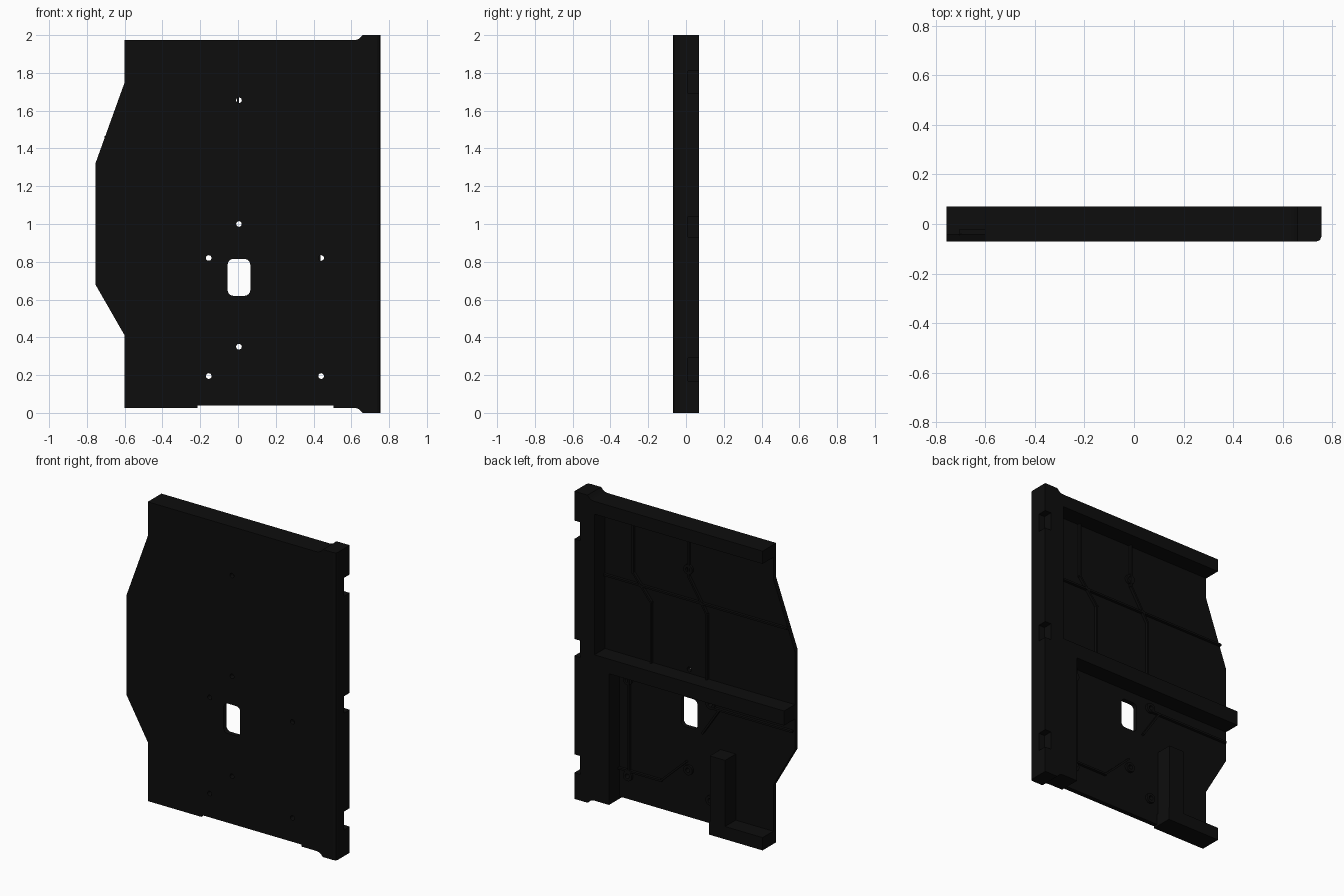
import bpy, bmesh, math
from mathutils import Vector

if "Cube" in bpy.data.objects:
    bpy.data.objects.remove(bpy.data.objects["Cube"])

BACK, FRONT, INNER = 0.07, -0.07, -0.04

black = bpy.data.materials.new("matte black")
black.diffuse_color = (0.004, 0.004, 0.004, 1)
black.use_nodes = True
black.node_tree.nodes["Principled BSDF"].inputs["Base Color"].default_value = black.diffuse_color


def prism(name, pts, y0, y1):
    """Extrude an x-z outline between two depths."""
    bm = bmesh.new()
    face = bm.faces.new([bm.verts.new((x, y0, z)) for x, z in pts])
    ext = bmesh.ops.extrude_face_region(bm, geom=[face])
    verts = [v for v in ext["geom"] if isinstance(v, bmesh.types.BMVert)]
    bmesh.ops.translate(bm, verts=verts, vec=(0, y1 - y0, 0))
    bmesh.ops.recalc_face_normals(bm, faces=bm.faces)
    mesh = bpy.data.meshes.new(name)
    bm.to_mesh(mesh)
    bm.free()
    mesh.materials.append(black)
    ob = bpy.data.objects.new(name, mesh)
    bpy.context.collection.objects.link(ob)
    return ob


def box(name, x0, x1, y0, y1, z0, z1):
    return prism(name, [(x0, z0), (x1, z0), (x1, z1), (x0, z1)], y0, y1)


def circle(cx, cz, r, n=16):
    return [(cx + r * math.cos(2 * math.pi * i / n),
             cz + r * math.sin(2 * math.pi * i / n)) for i in range(n)]


def rounded(x0, x1, z0, z1, r, n=5):
    pts = []
    for k, (cx, cz) in enumerate([(x1 - r, z1 - r), (x0 + r, z1 - r),
                                  (x0 + r, z0 + r), (x1 - r, z0 + r)]):
        for i in range(n):
            a = math.pi / 2 * (k + i / (n - 1))
            pts.append((cx + r * math.cos(a), cz + r * math.sin(a)))
    return pts


def cut(target, cutter):
    cutter.hide_render = True
    cutter.hide_viewport = True
    mod = target.modifiers.new("cut", "BOOLEAN")
    mod.operation = "DIFFERENCE"
    mod.solver = "EXACT"
    mod.object = cutter


def rib(name, path, w=0.012, depth=0.018):
    """Low rib following a path on the inner face."""
    for i, (a, b) in enumerate(zip(path, path[1:])):
        a, b = Vector(a), Vector(b)
        d = (b - a).normalized() * w / 2
        n = Vector((-d.y, d.x))
        prism(f"{name}_{i}", [a - d + n, a - d - n, b + d - n, b + d + n],
              INNER - 0.005, INNER + depth)


# Front plate with the stepped left side
panel = prism("front_panel", [
    (-0.6, 0.04), (0.66, 0.04), (0.66, 1.97), (-0.6, 1.97),
    (-0.6, 1.75), (-0.755, 1.32), (-0.755, 0.68), (-0.6, 0.41)], FRONT, INNER)
holes = [(0.005, 1.655), (0.005, 1.0), (0.005, 0.35),
         (-0.155, 0.82), (0.44, 0.82), (-0.155, 0.195), (0.44, 0.195)]
for i, (x, z) in enumerate(holes):
    cut(panel, prism(f"hole_cutter_{i}", circle(x, z, 0.015), -0.2, 0.2))
cut(panel, prism("window_cutter", rounded(-0.055, 0.065, 0.62, 0.815, 0.03), -0.2, 0.2))

# Raised rings around the screw holes
for i, (x, z) in enumerate(holes):
    if i != 1:
        ring = prism(f"screw_boss_{i}", circle(x, z, 0.032), INNER - 0.005, INNER + 0.016)
        cut(ring, prism(f"boss_cutter_{i}", circle(x, z, 0.015), -0.2, 0.2))

# Right edge column, flared at both ends, chamfered in front, notched at the back
curve = [(0.61, 0.027), (0.632, 0.024), (0.645, 0.016), (0.66, 0.0)]
outline = curve + [(0.755, 0.0), (0.755, 2.0)] + [(x, 2 - z) for x, z in reversed(curve)]
column = prism("edge_column", outline, FRONT, BACK)
bm = bmesh.new()
bm.from_mesh(column.data)
corner = [e for e in bm.edges
          if all(v.co.x > 0.75 and v.co.y < -0.06 for v in e.verts)]
bmesh.ops.bevel(bm, geom=corner, offset=0.018, segments=2, profile=0.5, affect="EDGES")
bm.to_mesh(column.data)
bm.free()
for i, (z0, z1) in enumerate([(0.17, 0.29), (0.93, 1.04), (1.69, 1.81)]):
    cut(column, box(f"notch_cutter_{i}", 0.71, 0.8, 0.01, 0.1, z0, z1))

# Frame members behind the plate
box("top_rail", -0.6, 0.62, FRONT, BACK, 1.89, 1.973)
box("middle_rail", -0.755, 0.62, INNER - 0.005, BACK, 0.88, 0.975)
box("lower_side_block", 0.505, 0.62, FRONT, BACK, 0.027, 0.9)
box("bottom_rail", -0.6, -0.215, FRONT, BACK, 0.027, 0.11)
box("short_post", -0.33, -0.22, INNER - 0.005, BACK, 0.1, 0.54)

# Stiffening ribs
rib("upper_rib_right", [(0.40, 1.89), (0.40, 1.53), (0.27, 1.37), (0.27, 0.97)])
rib("upper_rib_left", [(0.0, 1.89), (0.0, 1.61), (-0.13, 1.40), (-0.13, 0.97)])
rib("upper_cross_rib", [(0.61, 1.46), (-0.70, 1.46)])
rib("lower_rib_right", [(0.43, 0.88), (0.43, 0.23)])
rib("lower_cross_rib", [(0.51, 0.23), (0.2, 0.23), (0.02, 0.4)])
rib("lower_left_rib", [(-0.22, 0.8), (-0.1, 0.62)])
rib("left_cross_rib", [(-0.16, 0.80), (-0.74, 0.80)])
